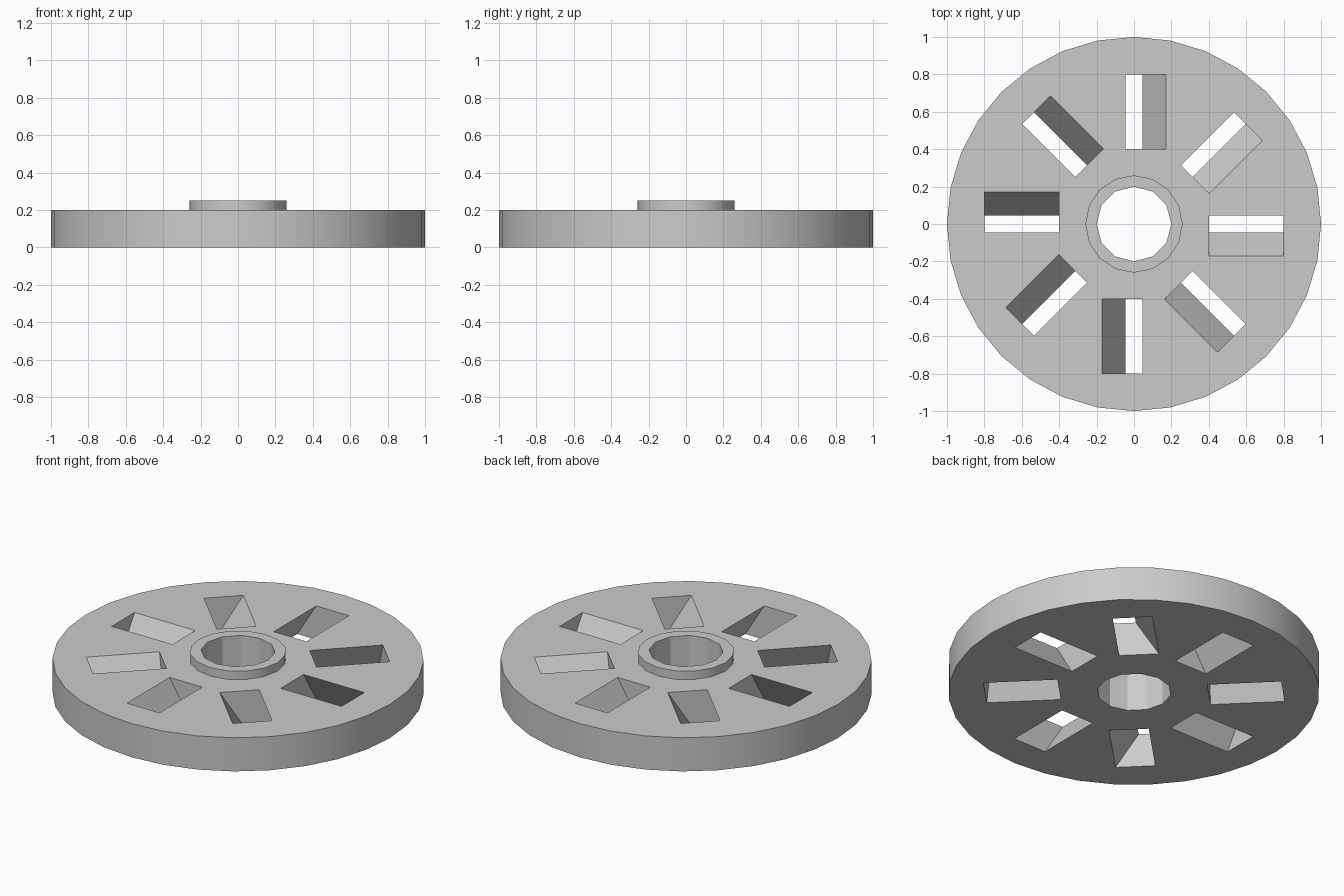
import bpy, bmesh, math
from mathutils import Matrix, Vector

SLOTS = 8
THICK = 0.2          # disc thickness
HUB_TOP = 0.25
SLANT = -0.625       # sideways drift of a slot per unit of height

if "Cube" in bpy.data.objects:
    bpy.data.objects.remove(bpy.data.objects["Cube"], do_unlink=True)

grey = bpy.data.materials.new("light grey")
grey.use_nodes = True
colour = (0.6, 0.6, 0.6, 1)
grey.diffuse_color = colour
grey.node_tree.nodes["Principled BSDF"].inputs["Base Color"].default_value = colour


def add_object(name, bm):
    bmesh.ops.recalc_face_normals(bm, faces=bm.faces)
    mesh = bpy.data.meshes.new(name)
    bm.to_mesh(mesh)
    bm.free()
    mesh.materials.append(grey)
    obj = bpy.data.objects.new(name, mesh)
    bpy.context.collection.objects.link(obj)
    return obj


def cylinder(name, sides, radius, bottom, top):
    bm = bmesh.new()
    bmesh.ops.create_cone(bm, cap_ends=True, segments=sides, radius1=radius,
                          radius2=radius, depth=top - bottom,
                          matrix=Matrix.Translation((0, 0, (top + bottom) / 2)))
    return add_object(name, bm)


def combine(target, tool, operation):
    tool.hide_render = True
    mod = target.modifiers.new(operation, 'BOOLEAN')
    mod.operation = operation
    mod.solver = 'EXACT'
    mod.object = tool
    bpy.context.view_layer.objects.active = target
    bpy.ops.object.modifier_apply(modifier=mod.name)
    bpy.data.objects.remove(tool, do_unlink=True)


# Disc with a raised hub and a centre bore
disc = cylinder("slotted_disc", 32, 1.0, 0, THICK)
combine(disc, cylinder("hub", 16, 0.26, THICK / 2, HUB_TOP), 'UNION')
combine(disc, cylinder("bore_cutter", 12, 0.2, -0.1, 0.4), 'DIFFERENCE')

# Ring of slanted slots, each a sheared box
bm = bmesh.new()
for i in range(SLOTS):
    verts = bmesh.ops.create_cube(bm, size=1)["verts"]
    turn = Matrix.Rotation(math.tau * i / SLOTS, 3, 'Z')
    for v in verts:
        x, y, z = v.co.x * 0.4 + 0.6, v.co.y * 0.215, v.co.z * 0.3
        v.co = turn @ Vector((x, y + SLANT * z, z + THICK / 2))
combine(disc, add_object("slot_cutter", bm), 'DIFFERENCE')

# Smooth rim and hub, crisp edges elsewhere
bpy.ops.object.select_all(action='DESELECT')
disc.select_set(True)
bpy.context.view_layer.objects.active = disc
bpy.ops.object.shade_smooth_by_angle(angle=math.radians(25))
